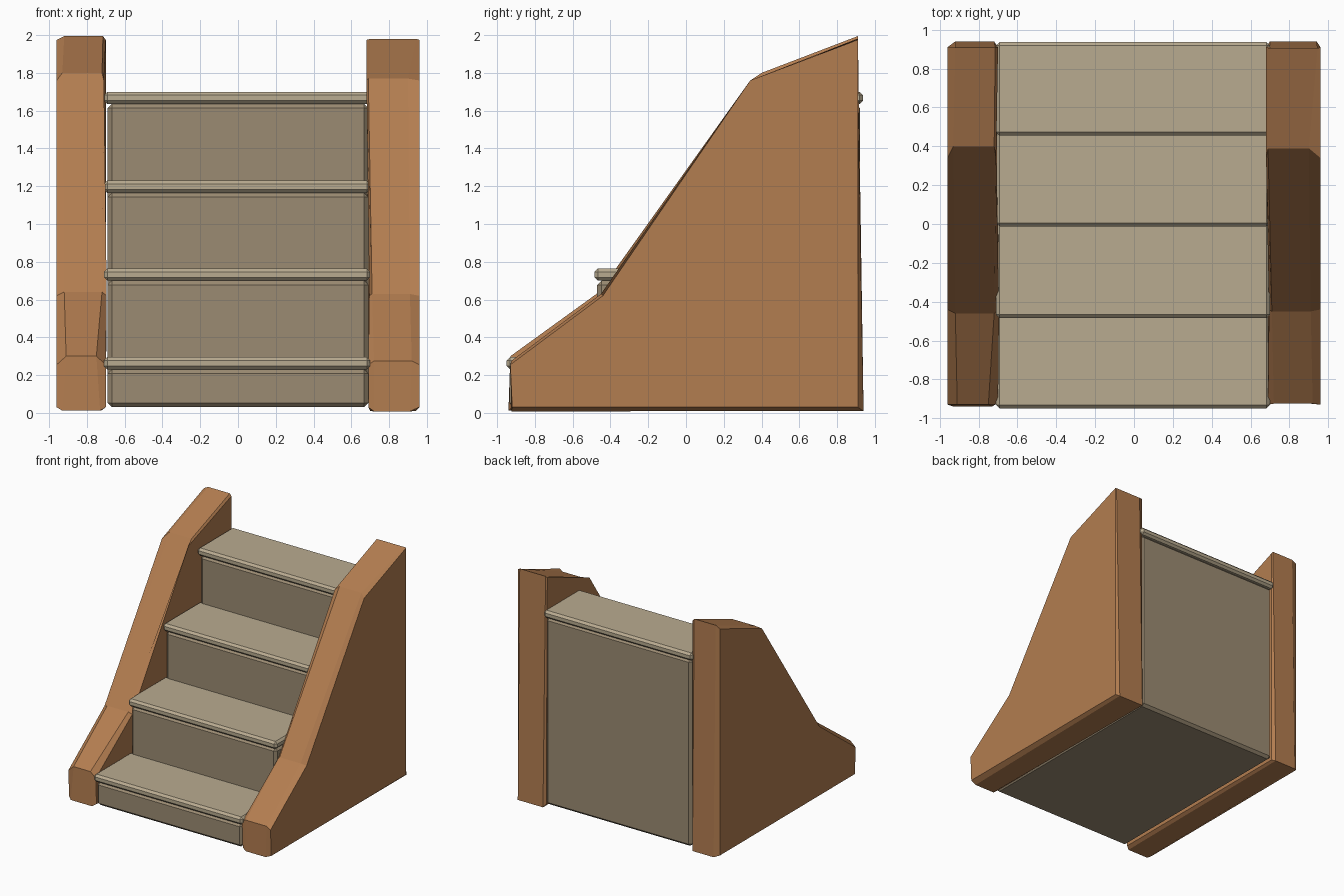
import bpy, bmesh

if "Cube" in bpy.data.objects:
    bpy.data.objects.remove(bpy.data.objects["Cube"])

def material(name, col):
    m = bpy.data.materials.new(name)
    m.diffuse_color = (*col, 1)
    m.use_nodes = True
    m.node_tree.nodes["Principled BSDF"].inputs["Base Color"].default_value = m.diffuse_color
    return m

WOOD = material("warm_wood", (0.45, 0.205, 0.08))
TREAD = material("light_stone", (0.485, 0.407, 0.279))
RISER = material("dark_stone", (0.33, 0.26, 0.17))

def loft(name, loops, mat, bevel=0):
    """Skin matching loops of points and cap both ends."""
    bm = bmesh.new()
    rings = [[bm.verts.new(p) for p in loop] for loop in loops]
    n = len(rings[0])
    for a, b in zip(rings, rings[1:]):
        for i in range(n):
            j = (i + 1) % n
            bm.faces.new((a[i], a[j], b[j], b[i]))
    bm.faces.new(rings[0])
    bm.faces.new(rings[-1])
    bmesh.ops.recalc_face_normals(bm, faces=bm.faces)
    me = bpy.data.meshes.new(name)
    bm.to_mesh(me)
    bm.free()
    me.materials.append(mat)
    ob = bpy.data.objects.new(name, me)
    bpy.context.collection.objects.link(ob)
    if bevel:
        mod = ob.modifiers.new("chamfer", 'BEVEL')
        mod.width, mod.segments = bevel, 1
    return ob

def extrude(name, profile, x0, x1, mat, bevel):
    return loft(name, [[(x, y, z) for y, z in profile] for x in (x0, x1)], mat, bevel)

# Stepped body and overhanging treads
fronts = [-0.95, -0.485, -0.012, 0.455]
tops = [0.295, 0.765, 1.23, 1.70]
BACK, THICK, LIP = 0.92, 0.065, 0.015
profile = [(BACK, 0.03)]
z = 0.03
for y, t in zip(fronts, tops):
    profile += [(y + LIP, z), (y + LIP, t - THICK)]
    z = t - THICK
profile.append((BACK, z))
extrude("stair_body", profile, -0.69, 0.69, RISER, 0.022)

ends = [y + 0.04 for y in fronts[1:]] + [0.937]
for i, (y0, y1, t) in enumerate(zip(fronts, ends, tops)):
    rect = [(y0, t - THICK), (y1, t - THICK), (y1, t), (y0, t)]
    extrude(f"tread_{i + 1}", rect, -0.71, 0.70, TREAD, 0.018)

# Hand-cut side walls: inner face, inner ridge, outer ridge, outer face.
# Points run: bottom front, nose, lower bend, upper bend, top back, bottom back.
face = [(-0.92, 0.03), (-0.93, 0.255), (-0.44, 0.62), (0.34, 1.76), (0.91, 1.975), (0.91, 0.03)]
ridge_r = [(-0.925, 0.008), (-0.925, 0.275), (-0.45, 0.63), (0.39, 1.77), (0.905, 1.98), (0.94, 0.01)]
ridge_l = [(-0.94, 0.012), (-0.93, 0.30), (-0.46, 0.64), (0.40, 1.80), (0.91, 1.995), (0.94, 0.015)]

def wall(name, ridge, x_in, x_in_ridge, x_out_ridge, x_out):
    columns = [(x_in, face), (x_in_ridge, ridge), (x_out_ridge, ridge), (x_out, face)]
    return loft(name, [[(x, y, z) for x, (y, z) in zip(xs, prof)] for xs, prof in columns], WOOD)

wall("right_wall", ridge_r,
     [0.69, 0.69, 0.695, 0.68, 0.68, 0.69],
     [0.72, 0.72, 0.71, 0.69, 0.70, 0.70],
     [0.91, 0.92, 0.91, 0.90, 0.945, 0.94], [0.96] * 6)
wall("left_wall", ridge_l,
     [-0.70, -0.70, -0.695, -0.71, -0.70, -0.70],
     [-0.73, -0.75, -0.72, -0.72, -0.715, -0.72],
     [-0.93, -0.91, -0.92, -0.93, -0.92, -0.92], [-0.96] * 6)
